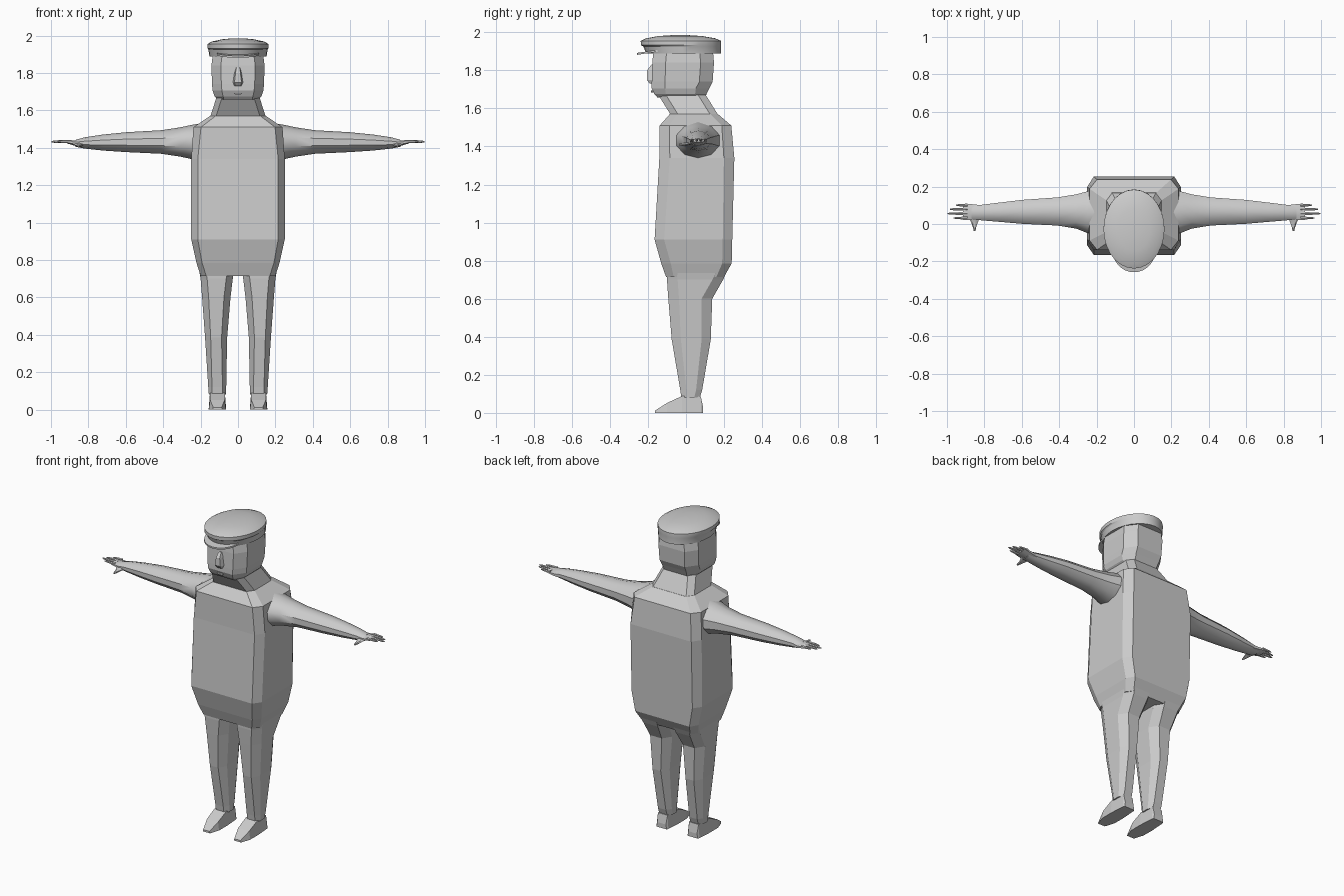
import bpy, bmesh, math

grey = bpy.data.materials.new("plain grey")
grey.diffuse_color = (0.6, 0.6, 0.6, 1)


def loft(name, rings, smooth=None):
    """Skin a stack of equal-length point rings and cap both ends."""
    bm = bmesh.new()
    vr = [[bm.verts.new(p) for p in r] for r in rings]
    n = len(vr[0])
    for a, b in zip(vr, vr[1:]):
        for i in range(n):
            j = (i + 1) % n
            bm.faces.new((a[i], a[j], b[j], b[i]))
    bm.faces.new(vr[0])
    bm.faces.new(vr[-1])
    bmesh.ops.recalc_face_normals(bm, faces=bm.faces)
    me = bpy.data.meshes.new(name)
    bm.to_mesh(me)
    bm.free()
    me.materials.append(grey)
    ob = bpy.data.objects.new(name, me)
    bpy.context.collection.objects.link(ob)
    if smooth:
        bpy.ops.object.select_all(action='DESELECT')
        ob.select_set(True)
        bpy.context.view_layer.objects.active = ob
        bpy.ops.object.shade_smooth_by_angle(angle=math.radians(smooth))
    return ob


def octagon(z, x0, x1, y0, y1, cx, cy):
    """Horizontal rectangle with cut corners."""
    return [(x0 + cx, y0, z), (x1 - cx, y0, z), (x1, y0 + cy, z), (x1, y1 - cy, z),
            (x1 - cx, y1, z), (x0 + cx, y1, z), (x0, y1 - cy, z), (x0, y0 + cy, z)]


def body(name, rows):
    """Symmetric loft from rows of z, half width, front, back, corner cut."""
    return loft(name, [octagon(z, -w, w, f, b, cx, cy) for z, w, f, b, cx, cy in rows])


# Torso, neck and head
body("torso", [
    (0.715, 0.20, -0.105, 0.20, 0.03, 0.04),
    (0.785, 0.222, -0.13, 0.24, 0.03, 0.05),
    (0.91, 0.25, -0.165, 0.243, 0.035, 0.05),
    (1.34, 0.25, -0.14, 0.254, 0.035, 0.055),
    (1.51, 0.238, -0.138, 0.238, 0.04, 0.05),
    (1.57, 0.15, -0.085, 0.168, 0.03, 0.04)])
body("neck", [
    (1.55, 0.15, -0.08, 0.168, 0.03, 0.04),
    (1.57, 0.147, -0.083, 0.166, 0.03, 0.04),
    (1.67, 0.115, -0.145, 0.104, 0.03, 0.04)])
body("head", [
    (1.657, 0.105, -0.15, 0.10, 0.03, 0.05),
    (1.675, 0.125, -0.166, 0.108, 0.045, 0.06),
    (1.705, 0.136, -0.18, 0.122, 0.05, 0.07),
    (1.74, 0.139, -0.18, 0.140, 0.05, 0.07),
    (1.84, 0.142, -0.177, 0.147, 0.05, 0.07),
    (1.895, 0.135, -0.172, 0.142, 0.05, 0.07)])

# Nose and mouth
loft("nose", [[(-w, -0.165, z), (-w * 0.6, f, z), (w * 0.6, f, z), (w, -0.165, z)]
              for z, w, f in ((1.73, 0.024, -0.190), (1.75, 0.031, -0.206),
                              (1.80, 0.022, -0.204), (1.83, 0.014, -0.182))])
loft("mouth", [[(-w, -0.165, z), (-w, -0.184, z), (w, -0.184, z), (w, -0.165, z)]
               for z, w in ((1.684, 0.015), (1.693, 0.022))])

# Flat cap: stacked ellipses, plus a curved peak
N = 28
ring = [2 * math.pi * i / N for i in range(N)]
loft("cap", [[(rx * math.cos(a), cy + ry * math.sin(a), z) for a in ring]
             for z, rx, ry, cy in (
    (1.888, 0.153, 0.197, -0.012), (1.925, 0.158, 0.204, -0.02),
    (1.932, 0.163, 0.211, -0.026), (1.955, 0.163, 0.211, -0.027),
    (1.968, 0.140, 0.182, -0.028), (1.980, 0.085, 0.115, -0.03),
    (1.985, 0.03, 0.04, -0.03))], 25)
arc = [math.pi + math.pi * i / 14 for i in range(15)]
peak = [(0.115 * math.cos(a), -0.14 + 0.118 * math.sin(a)) for a in arc]
loft("cap_peak", [[(x, y, 1.925 + 0.15 * y + t) for x, y in peak]
                  for t in (-0.005, 0.005)], 30)


def across(x, y, z, ry, rz, n=10):
    """Ellipse standing across the arm."""
    return [(x, y + ry * math.cos(2 * math.pi * i / n + math.pi / n),
             z + rz * math.sin(2 * math.pi * i / n + math.pi / n)) for i in range(n)]


for s, side in ((1, "left"), (-1, "right")):
    # Leg and wedge-shaped foot
    leg = [octagon(z, xi, xo, f, b, c, c * 1.6) for z, xi, xo, f, b, c in (
        (0.08, 0.064, 0.156, -0.025, 0.072, 0.018),
        (0.12, 0.063, 0.159, -0.03, 0.085, 0.02),
        (0.385, 0.058, 0.176, -0.075, 0.13, 0.03),
        (0.60, 0.04, 0.192, -0.093, 0.138, 0.035),
        (0.70, 0.028, 0.20, -0.10, 0.195, 0.035),
        (0.785, 0.02, 0.215, -0.10, 0.235, 0.035))]
    loft(side + "_leg", [[(s * x, y, z) for x, y, z in r] for r in leg])
    foot = [(y, w, h) for y, w, h in (
        (0.09, 0.036, 0.03), (0.078, 0.040, 0.085), (-0.022, 0.047, 0.088),
        (-0.10, 0.046, 0.052), (-0.163, 0.026, 0.012))]
    loft(side + "_foot", [[(s * 0.11 - w, y, 0), (s * 0.11 + w, y, 0),
                           (s * 0.11 + w * 0.85, y, h), (s * 0.11 - w * 0.85, y, h)]
                          for y, w, h in foot])

    # Arm
    arm = [across(x, y, z, ry, rz) for x, y, z, ry, rz in (
        (0.20, 0.063, 1.43, 0.128, 0.10), (0.25, 0.063, 1.431, 0.117, 0.091),
        (0.31, 0.067, 1.431, 0.096, 0.078), (0.41, 0.067, 1.431, 0.079, 0.063),
        (0.60, 0.065, 1.43, 0.067, 0.053), (0.72, 0.063, 1.428, 0.054, 0.043),
        (0.82, 0.061, 1.426, 0.043, 0.030), (0.87, 0.061, 1.424, 0.041, 0.018))]
    loft(side + "_arm", [[(s * x, y, z) for x, y, z in r] for r in arm], 40)

    # Palm, fingers and thumb
    palm = [across(x, y, z, ry, rz, 8) for x, y, z, ry, rz in (
        (0.80, 0.061, 1.424, 0.04, 0.026), (0.86, 0.063, 1.424, 0.046, 0.018),
        (0.915, 0.065, 1.431, 0.046, 0.008))]
    loft(side + "_palm", [[(s * x, y, z) for x, y, z in r] for r in palm], 40)
    for i, (y, tip) in enumerate(((0.032, 0.965), (0.056, 0.998), (0.079, 0.985), (0.101, 0.953))):
        finger = [across(x, y, 1.433, r, r, 6) for x, r in
                  ((0.89, 0.009), (tip - 0.02, 0.007), (tip, 0.003))]
        loft(f"{side}_finger_{i + 1}", [[(s * x, y, z) for x, y, z in r] for r in finger])
    loft(side + "_thumb", [octagon(0, -w, w, -w * 0.5, w * 0.5, w * 0.5, w * 0.25) and
                           [(s * (0.852 + w * math.cos(a)), y, z + min(w, 0.008) * math.sin(a))
                            for a in ring[::4]]
                           for y, z, w in ((0.035, 1.420, 0.032), (0.008, 1.414, 0.018),
                                           (-0.018, 1.411, 0.009), (-0.037, 1.410, 0.005))])
